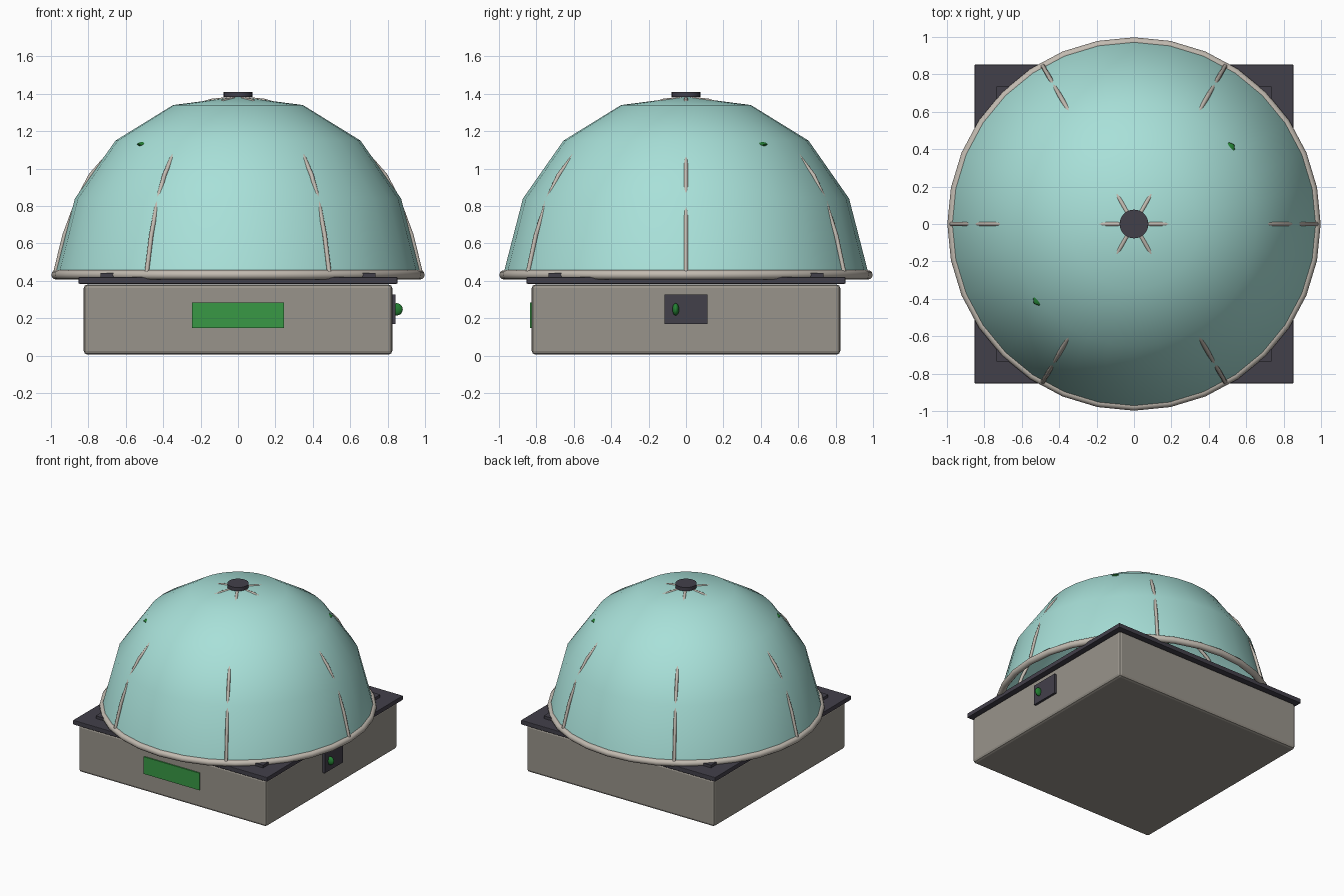
import bpy, bmesh
from math import sin, cos, radians, pi
from mathutils import Vector

if "Cube" in bpy.data.objects:
    bpy.data.objects.remove(bpy.data.objects["Cube"], do_unlink=True)


def material(name, *srgb):
    col = [c / 12.92 if c < 0.04 else ((c + 0.055) / 1.055) ** 2.4 for c in srgb] + [1]
    m = bpy.data.materials.new(name)
    m.use_nodes = True
    m.diffuse_color = col
    m.node_tree.nodes["Principled BSDF"].inputs["Base Color"].default_value = col
    return m


TEAL = material("teal glass", 0.66, 0.88, 0.85)
STONE = material("warm grey", 0.60, 0.58, 0.545)
PALE = material("pale trim", 0.76, 0.73, 0.69)
DARK = material("charcoal", 0.26, 0.25, 0.29)
SCREEN = material("screen green", 0.22, 0.60, 0.27)
LEAF = material("leaf green", 0.14, 0.50, 0.20)


def finish(name, mat, smooth=True):
    ob = bpy.context.object
    ob.name = name
    ob.data.materials.append(mat)
    if smooth:
        bpy.ops.object.shade_smooth_by_angle(angle=radians(35))
    return ob


def box(name, mat, centre, size, bevel=0.0):
    bpy.ops.mesh.primitive_cube_add(size=1, location=centre)
    bpy.context.object.scale = size
    bpy.ops.object.transform_apply(location=False, rotation=False)
    ob = finish(name, mat, False)
    if bevel:
        mod = ob.modifiers.new("bevel", "BEVEL")
        mod.width, mod.segments = bevel, 2
    return ob


def ball(name, mat, centre, size, turn=0):
    bpy.ops.mesh.primitive_uv_sphere_add(segments=16, ring_count=10, location=centre,
                                         rotation=(0, 0, turn))
    bpy.context.object.scale = size
    return finish(name, mat)


def tube(name, mat, points, radius):
    curve = bpy.data.curves.new(name, "CURVE")
    curve.dimensions = "3D"
    curve.bevel_depth, curve.bevel_resolution = radius, 2
    curve.use_fill_caps = True
    line = curve.splines.new("POLY")
    line.points.add(len(points) - 1)
    for p, co in zip(line.points, points):
        p.co = (*co, 1)
    curve.materials.append(mat)
    ob = bpy.data.objects.new(name, curve)
    bpy.context.collection.objects.link(ob)
    return ob


# Base, lid plate and corner clips
box("base_box", STONE, (0, 0, 0.193), (1.65, 1.65, 0.375), 0.02)
box("lid_plate", DARK, (0, 0, 0.402), (1.705, 1.705, 0.035), 0.004)
for sx in (-1, 1):
    for sy in (-1, 1):
        box("corner_clip", DARK, (0.7 * sx, 0.7 * sy, 0.428), (0.07, 0.07, 0.026))

# Front display and side control
box("front_display", SCREEN, (0, -0.83, 0.217), (0.49, 0.01, 0.136))
box("switch_plate", DARK, (0.832, 0, 0.248), (0.022, 0.23, 0.158))
ball("switch_knob", LEAF, (0.848, -0.055, 0.248), (0.033, 0.018, 0.033))

# Dome, open underneath
profile = [(0.978, 0.43), (0.872, 0.84), (0.655, 1.15), (0.347, 1.34), (0, 1.385)]
mesh = bpy.data.meshes.new("dome")
bm = bmesh.new()
verts = [bm.verts.new((r, 0, z)) for r, z in profile]
edges = [bm.edges.new(pair) for pair in zip(verts, verts[1:])]
bmesh.ops.spin(bm, geom=verts + edges, cent=(0, 0, 0), axis=(0, 0, 1),
               angle=2 * pi, steps=32)
bmesh.ops.remove_doubles(bm, verts=bm.verts, dist=0.001)
bmesh.ops.recalc_face_normals(bm, faces=bm.faces)
if sum(f.normal.z for f in bm.faces) < 0:
    bmesh.ops.reverse_faces(bm, faces=bm.faces)
bm.to_mesh(mesh)
bm.free()
dome = bpy.data.objects.new("dome", mesh)
bpy.context.collection.objects.link(dome)
mesh.materials.append(TEAL)
mesh.shade_smooth()

# Rim ring and top cap
bpy.ops.mesh.primitive_torus_add(major_segments=32, minor_segments=12, major_radius=0.973,
                                 minor_radius=0.025, location=(0, 0, 0.432))
finish("rim_ring", PALE)
bpy.ops.mesh.primitive_cylinder_add(vertices=24, radius=0.077, depth=0.028,
                                    location=(0, 0, 1.396))
finish("top_cap", DARK)

# Ribs that follow the dome and sink under its creases
rib = [(0.977, 0.44), (0.927, 0.645), (0.856, 0.835), (0.787, 0.965), (0.69, 1.075),
       (0.5, 1.2), (0.32, 1.31), (0.14, 1.362), (0.04, 1.372)]
for k in range(6):
    a = k * pi / 3
    tube("dome_rib", PALE, [(r * cos(a), r * sin(a), z) for r, z in rib], 0.012)

# Plant inside, with leaves in opposite pairs
tube("plant_stem", LEAF, [(0, 0, 0.41), (0, 0, 1.15)], 0.03)
for z, reach, length, width, count, start in ((0.62, 0.42, 0.22, 0.1, 6, 10),
                                              (0.88, 0.4, 0.2, 0.08, 4, 80),
                                              (1.13, 0.512, 0.172, 0.06, 2, 38.5)):
    for k in range(count):
        a = radians(start) + k * 2 * pi / count
        out = Vector((cos(a), sin(a), 0))
        ball("leaf", LEAF, out * reach + Vector((0, 0, z)), (length, width, 0.025), a)
        tube("leaf_stalk", LEAF, [(0, 0, z - 0.08), out * reach + Vector((0, 0, z))], 0.01)
